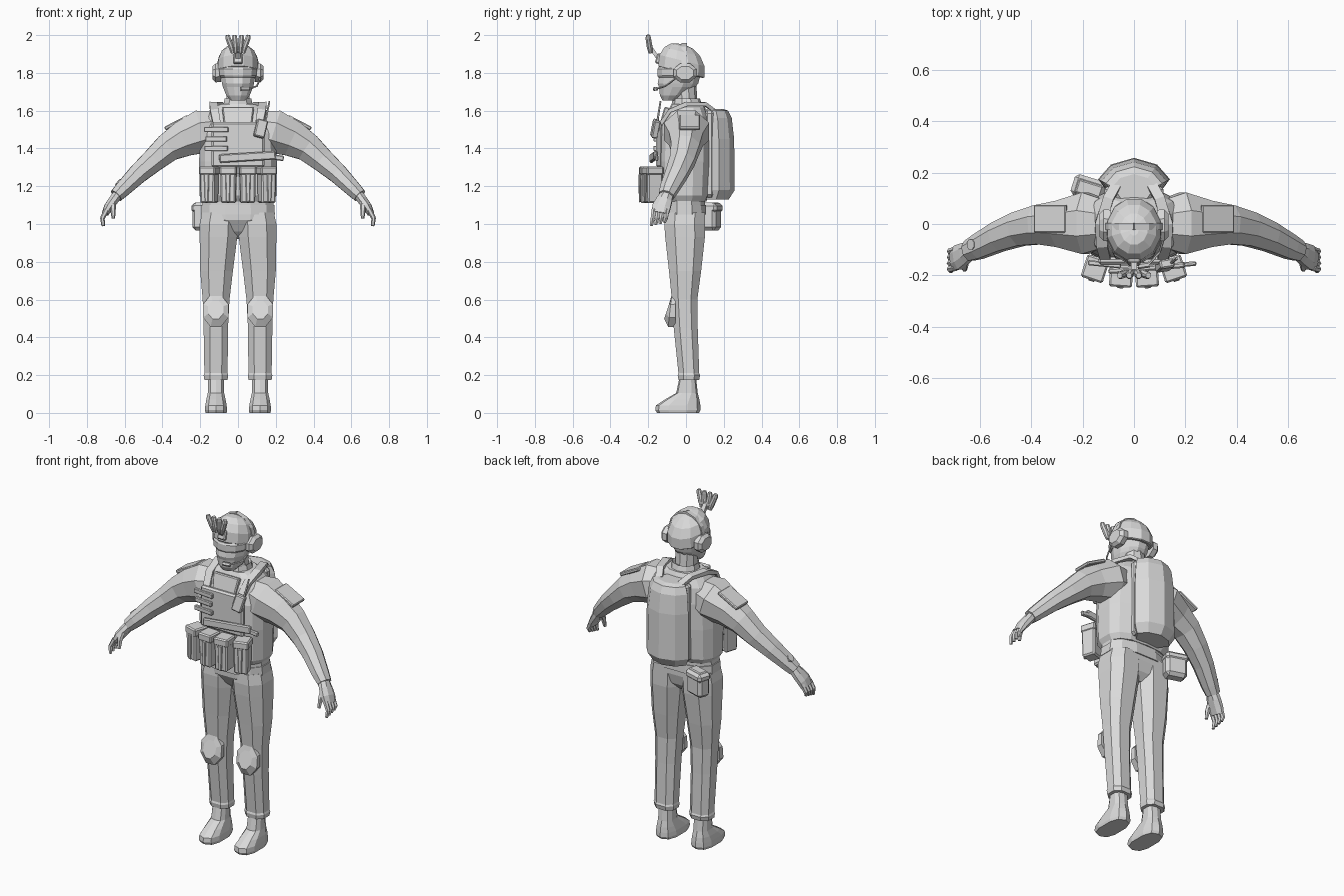
import bpy, bmesh, math
from mathutils import Vector, Matrix, Euler

grey = bpy.data.materials.new("plain grey")
grey.diffuse_color = (0.7, 0.7, 0.7, 1)


def finish(name, bm, mirror=False):
    bmesh.ops.recalc_face_normals(bm, faces=bm.faces)
    me = bpy.data.meshes.new(name)
    bm.to_mesh(me)
    bm.free()
    me.materials.append(grey)
    ob = bpy.data.objects.new(name, me)
    bpy.context.collection.objects.link(ob)
    if mirror:
        m = ob.modifiers.new("mirror", 'MIRROR')
        m.use_mirror_merge = False
    return ob


def skin(name, rings, mirror=False):
    """Join equal rings of points into a capped solid."""
    bm = bmesh.new()
    vs = [[bm.verts.new(p) for p in r] for r in rings]
    n = len(vs[0])
    for a, b in zip(vs, vs[1:]):
        for i in range(n):
            j = (i + 1) % n
            bm.faces.new((a[i], a[j], b[j], b[i]))
    bm.faces.new(vs[0])
    bm.faces.new(vs[-1])
    return finish(name, bm, mirror)


def column(name, rows, n=12, power=1.0, tilt=0.0, mirror=False):
    """Upright loft; each row is z, x0, x1, y0, y1. Lower power = boxier."""
    rings = []
    for z, x0, x1, y0, y1 in rows:
        ring = []
        for i in range(n):
            a = 2 * math.pi * (i + 0.5) / n
            c, s = math.cos(a), math.sin(a)
            x = math.copysign(abs(c) ** power, c) / math.cos(math.pi / n) ** power
            y = math.copysign(abs(s) ** power, s) / math.cos(math.pi / n) ** power
            py = (y0 + y1) / 2 + y * (y1 - y0) / 2
            ring.append(((x0 + x1) / 2 + x * (x1 - x0) / 2, py, z + tilt * py))
        rings.append(ring)
    return skin(name, rings, mirror)


def tube(name, path, n=8, ref=(0, 1, 0), mirror=False):
    """Loft along a path of x, y, z, half width along ref, half height."""
    pts = [Vector(p[:3]) for p in path]
    rings = []
    for k, p in enumerate(path):
        d = (pts[min(k + 1, len(pts) - 1)] - pts[max(k - 1, 0)]).normalized()
        w = Vector(ref)
        w = (w - d * w.dot(d)).normalized()
        h = d.cross(w)
        g = 1 / math.cos(math.pi / n)
        angles = [2 * math.pi * (i + 0.5) / n for i in range(n)]
        rings.append([pts[k] + w * math.cos(a) * p[3] * g + h * math.sin(a) * p[4] * g
                      for a in angles])
    return skin(name, rings, mirror)


def box(name, c, size, rot=(0, 0, 0), bevel=0.0, taper=1.0, mirror=False):
    bm = bmesh.new()
    bmesh.ops.create_cube(bm, size=1)
    for v in bm.verts:
        k = taper if v.co.z < 0 else 1
        v.co = Vector((v.co.x * size[0] * k, v.co.y * size[1] * k, v.co.z * size[2]))
    if bevel:
        bmesh.ops.bevel(bm, geom=bm.edges[:], offset=bevel, segments=1, affect='EDGES')
    bm.transform(Matrix.Translation(c) @ Euler(rot).to_matrix().to_4x4())
    return finish(name, bm, mirror)


def sym(z, rx, y0, y1):
    return (z, -rx, rx, y0, y1)


# Legs, hips and boots
column("trouser_leg", [(1.06, .0, .19, -.11, .10), (1.0, .0, .203, -.115, .10),
                       (.93, .004, .203, -.11, .10), (.75, .027, .2, -.09, .08),
                       (.6, .045, .187, -.075, .06), (.45, .053, .182, -.065, .062),
                       (.21, .055, .178, -.04, .07), (.2, .052, .182, -.044, .075),
                       (.175, .055, .178, -.04, .07)], 8, .8, mirror=True)
column("hips", [sym(1.18, .185, -.12, .10), sym(1.08, .188, -.118, .10),
                sym(1.02, .19, -.116, .10), sym(.96, .1, -.08, .085),
                sym(.92, .03, -.04, .05)], 12, .8)
column("belt", [sym(1.10, .193, -.122, .105), sym(1.05, .195, -.124, .107)], 12, .8)
column("boot", [(0, .06, .172, -.15, .065), (.015, .058, .175, -.158, .073),
                (.04, .06, .173, -.155, .072), (.07, .066, .168, -.11, .068),
                (.105, .073, .16, -.05, .06), (.2, .075, .158, -.03, .05)],
       10, .75, mirror=True)
tube("knee_pad", [(.118, -.055, .54, .085, .065), (.118, -.085, .54, .085, .067),
                  (.118, -.1, .545, .05, .04)], 8, (0, 0, 1), mirror=True)

# Torso with vest, collar and neck
column("vest", [sym(1.12, .185, -.12, .105), sym(1.15, .203, -.14, .12),
                sym(1.33, .206, -.15, .13), sym(1.48, .2, -.145, .13),
                sym(1.57, .175, -.115, .12), sym(1.615, .14, -.085, .1),
                sym(1.635, .09, -.075, .09)], 14, .72)
column("collar", [sym(1.6, .085, -.08, .09), sym(1.665, .07, -.066, .07),
                  sym(1.655, .055, -.05, .05)], 10)
column("neck", [sym(1.6, .06, -.055, .06), sym(1.77, .06, -.07, .05)], 10)
box("chest_bib", (0, -.115, 1.565), (.17, .03, .11), (-.3, 0, 0), .006, .85)
box("front_plate", (0, -.143, 1.42), (.28, .03, .24), (0, 0, 0), .01)
tube("shoulder_strap", [(.07, .15, 1.6, .02, .01), (.1, .1, 1.635, .02, .01),
                        (.13, .0, 1.635, .022, .012), (.125, -.085, 1.6, .022, .01),
                        (.11, -.14, 1.52, .02, .01)], 4, (1, 0, 0), mirror=True)

# Arms and hands
tube("arm", [(.1, .0, 1.51, .09, .09), (.19, .003, 1.49, .12, .115),
             (.29, .0, 1.45, .09, .095), (.37, -.003, 1.405, .076, .076),
             (.45, -.02, 1.335, .066, .062), (.53, -.05, 1.265, .058, .052),
             (.61, -.09, 1.185, .048, .042), (.645, -.105, 1.15, .04, .036)],
     8, mirror=True)
tube("palm", [(.635, -.1, 1.16, .032, .026), (.66, -.115, 1.125, .042, .026),
              (.685, -.13, 1.09, .048, .024), (.703, -.137, 1.055, .044, .018)],
     8, mirror=True)
for i in range(4):
    y = -.17 + .023 * i
    tube("finger", [(.696, y, 1.075, .012, .013), (.718, y - .006, 1.03, .011, .011),
                    (.714, y - .014, .99 + .006 * i, .008, .008)], 6, mirror=True)
tube("thumb", [(.66, -.14, 1.125, .016, .014), (.662, -.168, 1.08, .013, .013),
               (.66, -.178, 1.03, .008, .008)], 6, mirror=True)
box("sleeve_patch", (.325, .02, 1.537), (.14, .11, .02), (0, .48, 0), .005, mirror=True)
tube("watch", [(-.612, -.08, 1.2, .02, .02), (-.638, -.08, 1.225, .02, .02)], 8)

# Head, helmet and headset
column("head", [sym(1.655, .04, -.125, -.05), sym(1.68, .062, -.138, .0),
                sym(1.725, .08, -.143, .05), sym(1.745, .085, -.15, .065),
                sym(1.80, .094, -.138, .08), sym(1.86, .09, -.13, .08)], 12)
column("goggles", [sym(1.775, .09, -.146, .04), sym(1.785, .098, -.152, .04),
                   sym(1.82, .1, -.152, .04), sym(1.83, .09, -.146, .04)], 12)
column("helmet", [sym(1.795, .102, -.142, .09), sym(1.80, .106, -.147, .097),
                  sym(1.86, .104, -.14, .098), sym(1.907, .086, -.115, .075),
                  sym(1.936, .052, -.08, .04), sym(1.945, .018, -.045, .005)],
       12, 1, -.25)
tube("headset_band", [(0, -.01, 1.953, .014, .006), (.055, -.01, 1.935, .014, .006),
                      (.094, -.01, 1.89, .014, .006), (.113, -.01, 1.82, .014, .006)],
     4, mirror=True)
tube("ear_cup", [(.09, -.005, 1.8, .06, .048), (.118, -.005, 1.8, .062, .05),
                 (.135, -.005, 1.8, .045, .035)], 8, mirror=True)
tube("microphone_arm", [(.118, -.05, 1.775, .004, .004), (.1, -.11, 1.73, .004, .004),
                        (.055, -.16, 1.715, .004, .004)], 5, (0, 0, 1))
tube("microphone", [(.06, -.158, 1.715, .01, .01), (.015, -.165, 1.715, .01, .01)],
     6, (0, 0, 1))

# Night vision unit flipped up
box("goggle_mount", (0, -.143, 1.875), (.05, .03, .055), (-.3, 0, 0), .006)
tube("mount_arm", [(0, -.145, 1.875, .012, .01), (0, -.185, 1.93, .012, .01)], 4, (1, 0, 0))
box("goggle_bridge", (0, -.19, 1.935), (.08, .022, .025), (.1, 0, 0), .004)
for x, lean in ((.014, .08), (.036, .35)):
    dx = math.sin(lean) * .05
    tube("night_vision_tube", [(x - dx * .5, -.188, 1.905, .010, .010),
                               (x, -.193, 1.94, .015, .015),
                               (x + dx, -.2, 1.985, .014, .014),
                               (x + dx * 1.2, -.201, 2.0, .010, .010)], 8, mirror=True)

# Backpack
outline = [(.14, .175), (.09, .232), (0, .258), (-.09, .232), (-.14, .175),
           (-.085, .1), (.085, .1)]
skin("backpack", [[(x * k, .1 + (y - .1) * k, z) for x, y in outline]
                  for z, k in ((1.13, .8), (1.18, 1), (1.45, .98), (1.56, .9),
                               (1.6, .78), (1.61, .6))])
box("backpack_frame", (0, .125, 1.37), (.23, .05, .46), (0, 0, 0), .015)
box("hip_pouch", (-.175, .135, 1.04), (.125, .08, .15), (0, 0, -.3), .018)
box("hip_pouch_flap", (-.176, .138, 1.085), (.132, .086, .05), (0, 0, -.3), .015)

# Magazine pouches
for x in (.05, .152):
    a = x * 2.4 - .05
    y = -.2 + (x - .05) * .25
    box("magazine_pouch", (x, y, 1.205), (.084, .085, .19), (0, 0, a), .008, .92, True)
    box("pouch_flap", (x, y, 1.282), (.09, .092, .045), (0, 0, a), .007, 1, True)
    box("pouch_tab", (x + math.sin(a) * .045, y - math.cos(a) * .045, 1.19),
        (.028, .012, .15), (0, 0, a), .004, .7, True)

# Chest gear
for z, w in ((1.5, .13), (1.45, .115), (1.4, .125)):
    box("webbing_strip", (-.115, -.157, z), (w, .02, .028), (0, 0, -.1), .004)
box("radio", (.12, -.162, 1.505), (.058, .035, .095), (-.15, .25, .15), .006)
tube("radio_antenna", [(.145, -.152, 1.54, .005, .005), (.167, -.135, 1.65, .004, .004)],
     5, (1, 0, 0))
box("sheath", (.05, -.172, 1.355), (.3, .022, .045), (0, -.06, .08), .006)
box("sheath_handle", (.205, -.157, 1.352), (.075, .018, .028), (0, .15, .08), .005)
